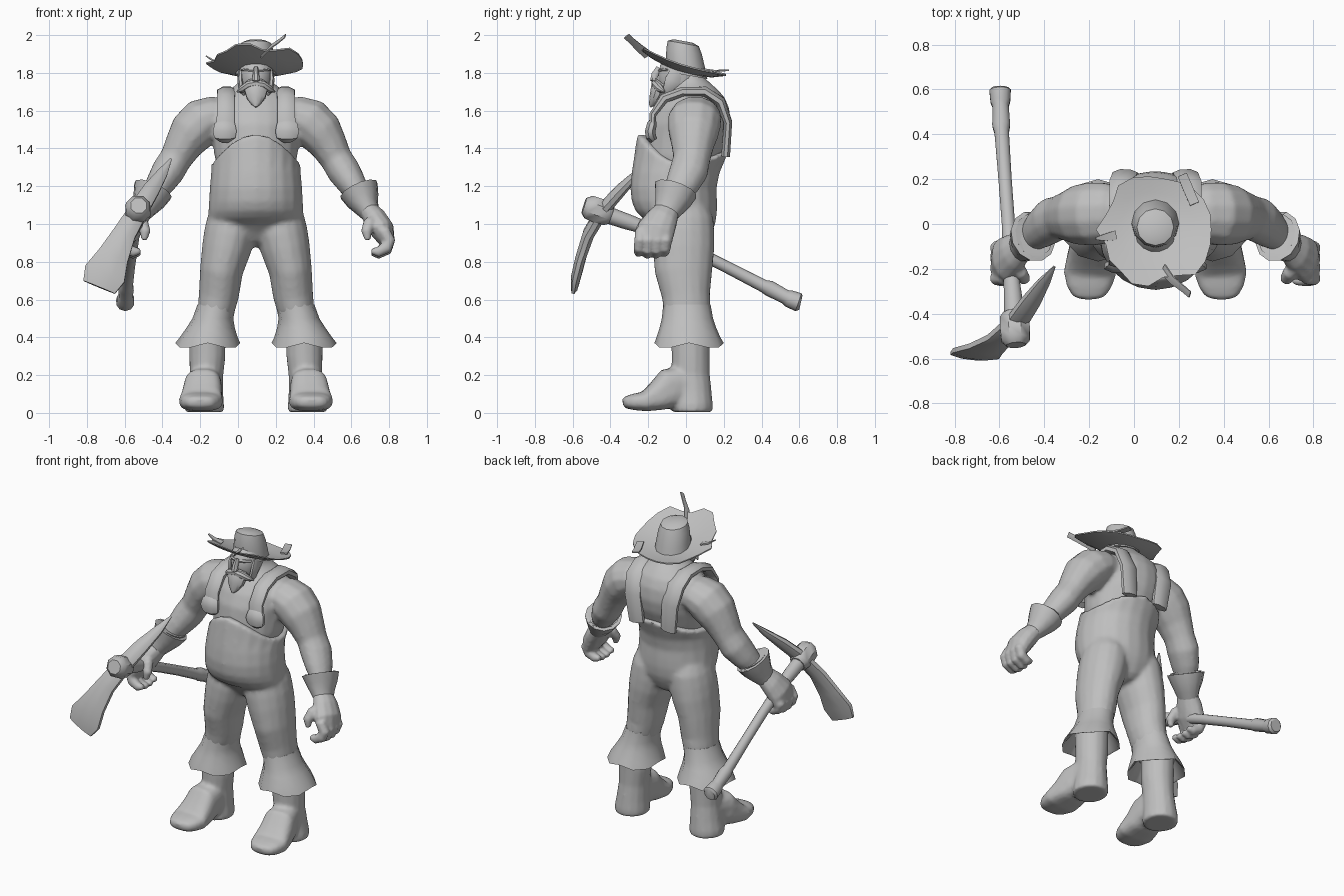
import bpy, math
from mathutils import Vector

C = 0.095  # body centre line in x
grey = bpy.data.materials.new("plain grey")
grey.diffuse_color = (0.52, 0.52, 0.52, 1)


def pick(obs):
    bpy.ops.object.select_all(action='DESELECT')
    for ob in obs:
        ob.select_set(True)
    bpy.context.view_layer.objects.active = obs[0]


def finish(name, verts, faces, angle=40):
    me = bpy.data.meshes.new(name)
    me.from_pydata([tuple(v) for v in verts], [], faces)
    me.materials.append(grey)
    ob = bpy.data.objects.new(name, me)
    bpy.context.collection.objects.link(ob)
    pick([ob])
    bpy.ops.object.mode_set(mode='EDIT')
    bpy.ops.mesh.select_all(action='SELECT')
    bpy.ops.mesh.normals_make_consistent(inside=False)
    bpy.ops.object.mode_set(mode='OBJECT')
    bpy.ops.object.shade_smooth_by_angle(angle=math.radians(angle))
    return ob


def blend(name, obs, voxel, smooth):
    """Melt overlapping parts into one smooth surface."""
    pick(obs)
    bpy.ops.object.join()
    ob = obs[0]
    ob.name = name
    m = ob.modifiers.new("melt", 'REMESH')
    m.mode, m.voxel_size, m.use_smooth_shade = 'VOXEL', voxel, True
    m2 = ob.modifiers.new("soften", 'SMOOTH')
    m2.factor, m2.iterations = .5, smooth
    for mod in ("melt", "soften"):
        bpy.ops.object.modifier_apply(modifier=mod)
    return ob


def skin(name, rings, angle=40):
    """Join equal rings of points into a closed skin."""
    n = len(rings[0])
    verts = [v for r in rings for v in r]
    faces = [(i * n + j, i * n + (j + 1) % n, (i + 1) * n + (j + 1) % n, (i + 1) * n + j)
             for i in range(len(rings) - 1) for j in range(n)]
    faces += [tuple(range(n))[::-1], tuple(range(len(verts) - n, len(verts)))]
    return finish(name, verts, faces, angle)


def tube(name, pts, s=0, ref=(0, 1, 0), n=12, angle=40, sq=1):
    """Skin along a path of (x, y, z, ra, rb); s = +-1 is the body side, sq < 1 squares the section."""
    ps = [Vector((C + s * p[0] if s else p[0], p[1], p[2])) for p in pts]
    rings = []
    for i, p in enumerate(ps):
        t = (ps[min(i + 1, len(ps) - 1)] - ps[max(i - 1, 0)]).normalized()
        u = t.cross(Vector(ref)).normalized()
        v = u.cross(t)
        ra, rb = pts[i][3], pts[i][-1]
        ring = []
        for k in range(n):
            a = 2 * math.pi * (k + .5) / n
            c, d = (math.copysign(abs(f) ** sq, f) for f in (math.cos(a), math.sin(a)))
            ring.append(p + u * ra * c + v * rb * d)
        rings.append(ring)
    return skin(name, rings, angle)


def level(z, x, front, back, rx, n=20):
    """Horizontal oval; z may be a function of the angle."""
    out = []
    for k in range(n):
        a = 2 * math.pi * k / n
        y = (front + back) / 2 + (back - front) / 2 * math.sin(a)
        out.append(Vector((x + rx * math.cos(a), y, z(a) if callable(z) else z)))
    return out


def stack(name, rows, x=C, n=20, angle=40):
    return skin(name, [level(z, x, f, b, r, n) for z, f, b, r in rows], angle)


# overalls body, with a bib higher in front than at the sides
def bib_top(a):
    return 1.32 + (0.155 if math.sin(a) < 0 else 0.07) * math.sin(a) ** 2


overalls = [stack("overalls_body", [
    (.88, -.05, .08, .03), (.91, -.1, .115, .11), (.96, -.14, .14, .19), (1.0, -.18, .155, .245),
    (1.03, -.23, .16, .253), (1.07, -.268, .165, .252),
    (1.12, -.288, .165, .249), (1.19, -.295, .162, .245), (1.27, -.288, .178, .238),
    (bib_top, -.258, .228, .237), (bib_top, -.225, .195, .21)])]

# shirt, chest and nape
shirt = [stack("shirt", [
    (1.28, -.2, .15, .2), (1.36, -.222, .185, .22), (1.45, -.215, .223, .23), (1.53, -.205, .238, .24),
    (1.61, -.17, .23, .235), (1.67, -.125, .205, .2), (1.71, -.095, .17, .14), (1.75, -.075, .125, .09),
    (1.8, -.06, .075, .07)])]

for s, side in ((-1, "right"), (1, "left")):
    # shoulder strap and its chest flap
    tube(side + "_strap", [
        (.165, -.18, 1.47, .015, .055), (.16, -.175, 1.58, .02, .05), (.16, -.115, 1.665, .028, .05),
        (.155, -.02, 1.7, .028, .052), (.155, .1, 1.7, .03, .055), (.15, .18, 1.65, .03, .06),
        (.135, .222, 1.54, .024, .06), (.115, .21, 1.36, .025, .055)], s, (1, 0, 0), 8)
    tube(side + "_strap_flap", [
        (.165, -.17, 1.44, .02, .03), (.165, -.185, 1.46, .03, .06), (.165, -.19, 1.49, .03, .068),
        (.165, -.18, 1.53, .028, .058), (.165, -.17, 1.55, .015, .03)], s, (1, 0, 0), 8)

    # trouser leg with flared cuff
    overalls.append(tube(side + "_trouser_leg", [
        (.125, -.01, 1.09, .11, .13), (.128, -.01, 1.03, .13, .157),
        (.138, -.012, .95, .138, .164), (.156, -.012, .87, .132, .164),
        (.183, -.013, .75, .115, .154), (.197, 0, .62, .107, .129), (.21, .005, .555, .1, .125),
        (.225, .008, .5, .085, .11)], s, n=16))
    cuff = [level(z, C + s * dx, f, b, r, 12) for z, dx, f, b, r in (
        (.575, .207, -.12, .13, .102), (.5, .228, -.128, .143, .108), (.45, .24, -.14, .16, .128),
        (.4, .25, -.156, .182, .153), (.35, .255, -.167, .2, .172), (.355, .255, -.155, .188, .16),
        (.45, .25, -.09, .13, .1))]
    for ring in cuff[4:6]:
        for k, p in enumerate(ring):  # wavy hem
            p.z += .03 * math.cos(2 * math.pi * k / 6) ** 2 - .01
    skin(side + "_trouser_cuff", cuff)

    # boot
    blend(side + "_boot", [tube(side + "_boot_shaft", [
        (.257, .025, .45, .097, .104), (.257, .025, .3, .097, .102), (.262, .025, .2, .09, .102),
        (.268, .03, .1, .097, .107), (.272, .033, .04, .105, .11), (.272, .033, .004, .104, .108)], s, n=14),
        tube(side + "_boot_foot", [
            (.27, .06, .13, .08, .1), (.272, -.03, .135, .09, .11), (.28, -.09, .13, .1, .106),
            (.286, -.15, .088, .108, .08), (.292, -.22, .06, .117, .053), (.295, -.28, .058, .1, .043),
            (.295, -.32, .056, .075, .032), (.295, -.335, .054, .04, .018)],
            s, (0, 0, 1), 16, sq=.7)], .012, 3)

    # arm
    shirt.append(tube(side + "_arm", [
        (.15, .05, 1.57, .09, .12), (.22, .05, 1.57, .11, .137), (.28, .045, 1.545, .128, .145),
        (.34, .04, 1.485, .124, .136), (.386, .035, 1.415, .102, .115), (.425, .03, 1.345, .087, .1),
        (.465, .015, 1.28, .09, .104), (.51, -.02, 1.21, .077, .092), (.555, -.06, 1.14, .057, .067),
        (.59, -.09, 1.08, .05, .06)], s))

    # glove: flared cuff, palm, fingers and thumb
    tube(side + "_glove_cuff", [
        (.61, -.11, 1.05, .05, .065), (.585, -.09, 1.09, .067, .082), (.565, -.07, 1.13, .09, .1),
        (.545, -.055, 1.18, .108, .118), (.54, -.05, 1.185, .09, .1), (.565, -.07, 1.13, .06, .07)], s)
    hand = [tube(side + "_glove_palm", [
        (.59, -.095, 1.08, .05, .065), (.63, -.125, 1.03, .063, .086), (.668, -.158, .97, .066, .102),
        (.692, -.172, .91, .044, .1), (.695, -.175, .88, .02, .07)], s)]
    for i in range(4):
        y, z = -.105 - .046 * i, .01 * abs(i - 1.5)
        hand.append(tube(f"{side}_finger_{i + 1}", [
            (.675, y, .97, .032, .028), (.705, y, .91, .036, .032), (.69, y - .005, .86 + z, .035, .031),
            (.645, y - .008, .836 + z, .028, .027), (.61, y - .008, .842 + z, .016, .017)], s, n=8))
    hand.append(tube(side + "_thumb", [
        (.64, -.17, 1.03, .035, .035), (.6, -.22, 1.0, .036, .034), (.585, -.245, .96, .03, .028),
        (.592, -.25, .915, .016, .016)], s, n=8))
    blend(side + "_glove", hand, .009, 3)

    # moustache half, side whiskers, brow
    tube(side + "_moustache", [
        (-.01, -.165, 1.745, .02, .02), (.035, -.16, 1.738, .022, .022), (.07, -.135, 1.715, .02, .02),
        (.1, -.115, 1.7, .004, .005)], s, n=8)
    tube(side + "_whisker", [
        (.08, -.05, 1.81, .012, .035), (.083, -.07, 1.76, .016, .045), (.075, -.09, 1.71, .018, .035),
        (.06, -.1, 1.675, .004, .006)], s, n=8)
    tube(side + "_brow", [
        (.0, -.14, 1.812, .01, .01), (.045, -.13, 1.818, .01, .01), (.075, -.1, 1.815, .006, .008)],
        s, n=6)

blend("overalls", overalls, .014, 4)
blend("shirt_and_arms", shirt, .014, 4)

# head, nose and beard
stack("head", [
    (1.66, -.09, .1, .08), (1.7, -.125, .085, .078), (1.74, -.15, .075, .086), (1.79, -.148, .075, .09),
    (1.84, -.14, .08, .09), (1.88, -.1, .06, .075)], n=14)
tube("nose", [(C, -.14, 1.825, .012, .02), (C, -.165, 1.79, .018, .02), (C, -.17, 1.765, .022, .022),
              (C, -.155, 1.75, .015, .012)], n=8)
tube("beard", [(C, -.12, 1.74, .06, .05), (C, -.145, 1.71, .064, .045), (C, -.16, 1.67, .052, .035),
               (C, -.18, 1.635, .025, .018), (C, -.19, 1.62, .006, .005)], n=10)

# hat crown, leaning with the brim
crown = [level(0, C, y - r, y + r, r, 12) for y, r in
         ((.005, .108), (-.003, .103), (-.01, .094), (-.014, .082), (-.016, .05))]
for ring, z in zip(crown, (1.79, 1.85, 1.915, 1.955, 1.968)):
    for p in ring:
        p.z = z - .18 * (p.y + .01)
skin("hat_crown", crown)


# ragged curled brim
def brim_z(x, y):
    return 1.80 - .27 * y + .6 * x * x + 1.0 * y * y


edge = [.245, .25, .25, .245, .235, .23, .24, .255, .26, .23, .235, .27,
        .235, .25, .245, .265, .255, .215, .225, .265, .26, .25]
n = len(edge)
rings = []
for f, lift in ((.35, .006), (.7, .006), (1, .004), (1, -.004), (.7, -.006), (.35, -.006)):
    ring = []
    for k, r in enumerate(edge):
        a = 2 * math.pi * k / n
        x, y = f * r * math.cos(a), f * r * math.sin(a) - .025
        ring.append((C + .005 + x, y, brim_z(x, y) + lift))
    rings.append(ring)
skin("hat_brim", rings, 50)
tube("brim_torn_strip", [(.13, -.2, 1.893, .03, .006), (.17, -.25, 1.935, .024, .006),
                         (.215, -.285, 1.967, .02, .006), (.25, -.315, 1.995, .02, .004)],
     ref=(0, -.6, .8), n=6)
tube("brim_patch", [(.27, .09, 1.82, .03, .006), (.24, .16, 1.81, .032, .006),
                    (.215, .22, 1.815, .03, .005)], ref=(0, .1, 1), n=4)
tube("brim_left_tear", [(-.08, -.05, 1.85, .03, .006), (-.13, -.06, 1.865, .022, .006),
                        (-.17, -.065, 1.89, .008, .004)], ref=(0, 0, 1), n=4)

# pickaxe handle, socket and curved head
tube("pickaxe_handle", [
    (-.597, .608, .583, .038), (-.597, .595, .586, .05), (-.596, .545, .605, .046),
    (-.595, .525, .615, .038), (-.592, .44, .66, .042), (-.59, .41, .672, .034), (-.575, .2, .78, .031),
    (-.56, .0, .88, .031), (-.55, -.2, .975, .034), (-.54, -.32, 1.015, .042),
    (-.535, -.42, 1.05, .045)], ref=(0, 0, 1), n=10)
tube("pickaxe_socket", [
    (-.536, -.395, 1.045, .05), (-.535, -.415, 1.052, .066),
    (-.53, -.47, 1.072, .072), (-.528, -.515, 1.09, .068), (-.526, -.54, 1.098, .045)],
    ref=(0, 0, 1), n=8)
tube("pickaxe_head", [
    (-.355, -.19, 1.345, .006, .005), (-.40, -.255, 1.27, .03, .02), (-.46, -.345, 1.18, .048, .032),
    (-.525, -.44, 1.075, .055, .036), (-.60, -.515, .95, .065, .034), (-.66, -.555, .83, .09, .03),
    (-.705, -.578, .735, .122, .028), (-.735, -.588, .665, .098, .018)], ref=(0, .95, -.3), n=8)
